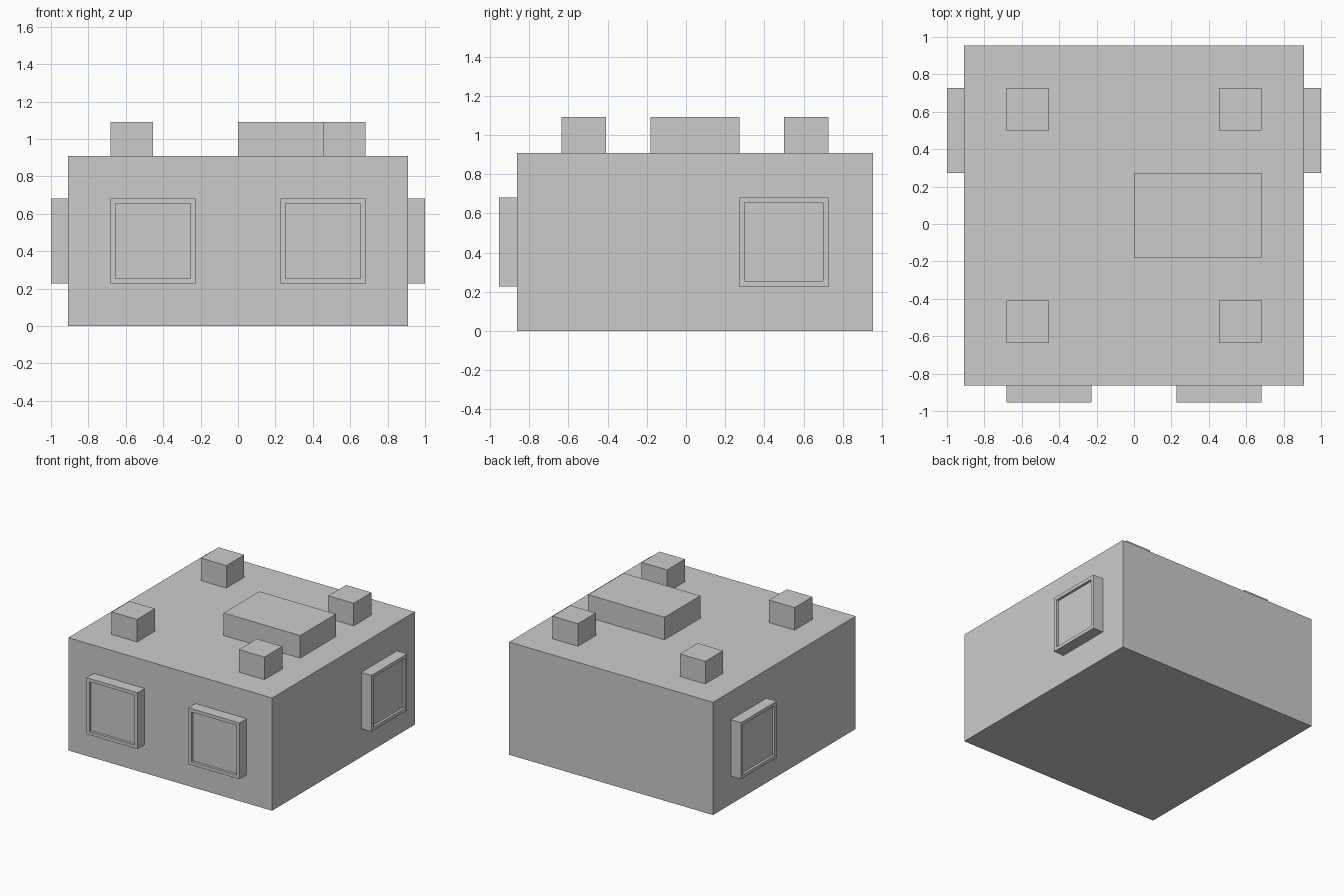
import bpy, bmesh
from mathutils import Vector

if "Cube" in bpy.data.objects:
    bpy.data.objects.remove(bpy.data.objects["Cube"])

U = 1 / 11  # model grid unit


def box(name, lo, hi, panel_dir=None):
    """Box between two corners; panel_dir recesses a panel in that face."""
    lo, hi = Vector(lo), Vector(hi)
    centre = (lo + hi) / 2
    bm = bmesh.new()
    bmesh.ops.create_cube(bm, size=1)
    bmesh.ops.scale(bm, vec=hi - lo, verts=bm.verts)
    bm.normal_update()
    if panel_dir:
        d = Vector(panel_dir)
        face = max(bm.faces, key=lambda f: f.normal.dot(d))
        # Step the pane straight back inside its frame
        bmesh.ops.inset_region(bm, faces=[face], thickness=0.038)
        bmesh.ops.inset_region(bm, faces=[face], thickness=0.0001)
        bmesh.ops.translate(bm, vec=-d * 0.02, verts=face.verts)
    mesh = bpy.data.meshes.new(name)
    bm.to_mesh(mesh)
    bm.free()
    obj = bpy.data.objects.new(name, mesh)
    obj.location = centre
    bpy.context.collection.objects.link(obj)
    return obj


# Main block
box("building_body", (-10 * U, -9.5 * U, 0), (10 * U, 10.5 * U, 10 * U))

# Rooftop: one large unit and four corner vents
box("roof_unit", (0, -2 * U, 10 * U), (7.5 * U, 3 * U, 12 * U))
for side, x in (("left", -7.5), ("right", 5)):
    for end, y in (("front", -7), ("back", 5.5)):
        box(f"roof_vent_{end}_{side}", (x * U, y * U, 10 * U),
            ((x + 2.5) * U, (y + 2.5) * U, 12 * U))

# Framed windows: two on the front, one on each side
for side, x in (("left", -7.5), ("right", 2.5)):
    box(f"front_window_{side}", (x * U, -10.5 * U, 2.5 * U),
        ((x + 5) * U, -9.5 * U, 7.5 * U), (0, -1, 0))
for side, x, d in (("left", -11, -1), ("right", 10, 1)):
    box(f"side_window_{side}", (x * U, 3 * U, 2.5 * U),
        ((x + 1) * U, 8 * U, 7.5 * U), (d, 0, 0))
